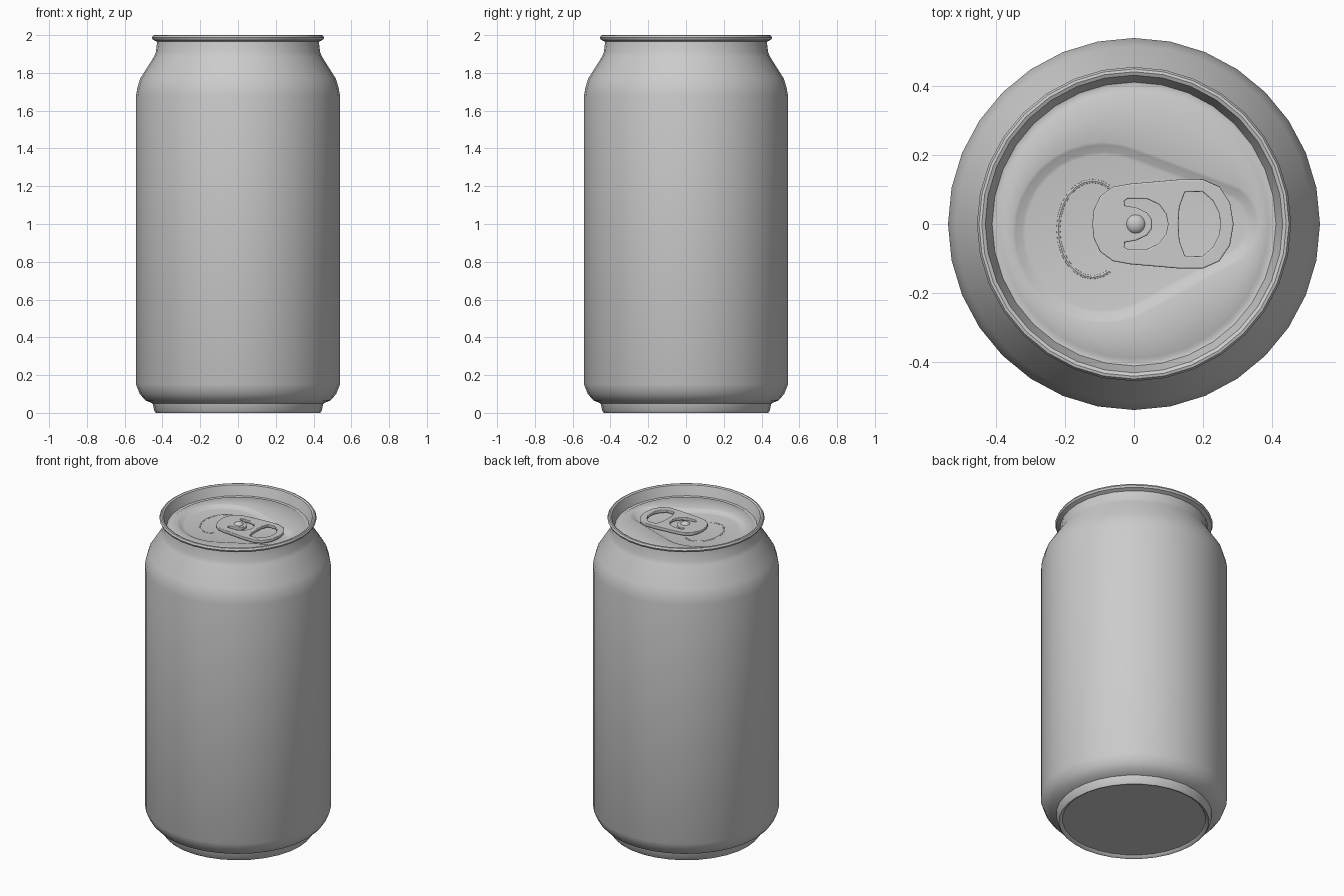
import bpy, bmesh
from math import cos, sin, pi, radians

if "Cube" in bpy.data.objects:
    bpy.data.objects.remove(bpy.data.objects["Cube"])

SEG = 32
ANGLES = [2 * pi * i / SEG for i in range(SEG)]


def smooth(ob, angle=35):
    bpy.ops.object.select_all(action='DESELECT')
    ob.select_set(True)
    bpy.context.view_layer.objects.active = ob
    if ob.type == 'CURVE':
        bpy.ops.object.convert(target='MESH')
    bpy.ops.object.shade_smooth_by_angle(angle=radians(angle))


def loft(name, rings, cap_start=False, cap_end=False, angle=35):
    """Skin a list of rings that share the same point count."""
    bm = bmesh.new()
    loops = [[bm.verts.new(p) for p in ring] for ring in rings]
    for a, b in zip(loops, loops[1:]):
        for i in range(SEG):
            j = (i + 1) % SEG
            bm.faces.new((a[i], a[j], b[j], b[i]))
    if cap_start:
        bm.faces.new(loops[0][::-1])
    if cap_end:
        bm.faces.new(loops[-1])
    mesh = bpy.data.meshes.new(name)
    bm.to_mesh(mesh)
    bm.free()
    ob = bpy.data.objects.new(name, mesh)
    bpy.context.collection.objects.link(ob)
    smooth(ob, angle)
    return ob


def circle(r, z):
    return [(r * cos(a), r * sin(a), z) for a in ANGLES]


def teardrop(inset, z):
    """Hull of a large circle on the left and a small one on the right."""
    ring = []
    for a in ANGLES:
        x, y, r = (0.235, 0.0, 0.12) if cos(a) > 0.40 else (-0.09, -0.025, 0.255)
        ring.append((x + (r - inset) * cos(a), y + (r - inset) * sin(a), z))
    return ring


def curve(name, outlines, z, extrude, bevel, dims='2D', cyclic=True):
    cu = bpy.data.curves.new(name, 'CURVE')
    cu.dimensions = dims
    cu.fill_mode = 'BOTH' if dims == '2D' else 'FULL'
    cu.extrude, cu.bevel_depth, cu.bevel_resolution = extrude, bevel, 2
    for pts in outlines:
        s = cu.splines.new('POLY')
        s.points.add(len(pts) - 1)
        for p, (x, y) in zip(s.points, pts):
            p.co = (x, y, 0, 1)
        s.use_cyclic_u = cyclic
    ob = bpy.data.objects.new(name, cu)
    ob.location.z = z
    bpy.context.collection.objects.link(ob)
    smooth(ob)
    return ob


def mirrored(half):
    """Complete an outline given for y >= 0."""
    return half + [(x, -y) for x, y in reversed(half) if y > 0]


# can body: foot, wall, shoulder, neck and rolled rim
profile = [(0.415, 0.015), (0.425, 0.003), (0.435, 0.0), (0.443, 0.01), (0.452, 0.05),
           (0.49, 0.066), (0.52, 0.10), (0.54, 0.15), (0.54, 1.68), (0.533, 1.72),
           (0.518, 1.77), (0.445, 1.885), (0.435, 1.91), (0.428, 1.965), (0.45, 1.975),
           (0.456, 1.987), (0.45, 1.998), (0.442, 2.0), (0.432, 1.995), (0.427, 1.98),
           (0.412, 1.935)]
loft("can_body", [circle(r, z) for r, z in profile], cap_start=True)

# lid with a teardrop recess
loft("lid", [circle(0.412, 1.935), circle(0.40, 1.932), circle(0.39, 1.938),
             teardrop(-0.008, 1.938), teardrop(0.0, 1.935),
             teardrop(0.02, 1.923), teardrop(0.03, 1.921)], cap_end=True, angle=50)

# faint bead around the mouth panel
arc = [(-0.12 + 0.10 * cos(radians(t)), -0.015 + 0.14 * sin(radians(t)))
       for t in range(60, 301, 15)]
curve("mouth_bead", [arc], 1.917, 0, 0.007, '3D', False)

# pull tab with a finger hole and a curved slot
tab = mirrored([(-0.117, 0), (-0.113, 0.04), (-0.095, 0.078), (-0.06, 0.104), (-0.01, 0.113),
                (0.13, 0.125), (0.20, 0.125), (0.245, 0.105), (0.275, 0.06), (0.285, 0)])
finger_hole = mirrored([(0.125, 0), (0.128, 0.05), (0.145, 0.096), (0.20, 0.098),
                        (0.232, 0.07), (0.252, 0.03), (0.254, 0)])
slot = mirrored([(0.103, 0), (0.097, 0.03), (0.075, 0.06), (0.04, 0.076), (-0.02, 0.077),
                 (-0.032, 0.068), (-0.03, 0.05), (0.005, 0.044), (0.035, 0.03), (0.048, 0.012)])
curve("pull_tab", [tab, finger_hole, slot], 1.938, 0.006, 0.004)

# rivet
bpy.ops.mesh.primitive_uv_sphere_add(segments=20, ring_count=12, radius=0.03,
                                     location=(0.005, 0, 1.938))
rivet = bpy.context.object
rivet.name = "rivet"
rivet.scale.z = 0.8
smooth(rivet)
